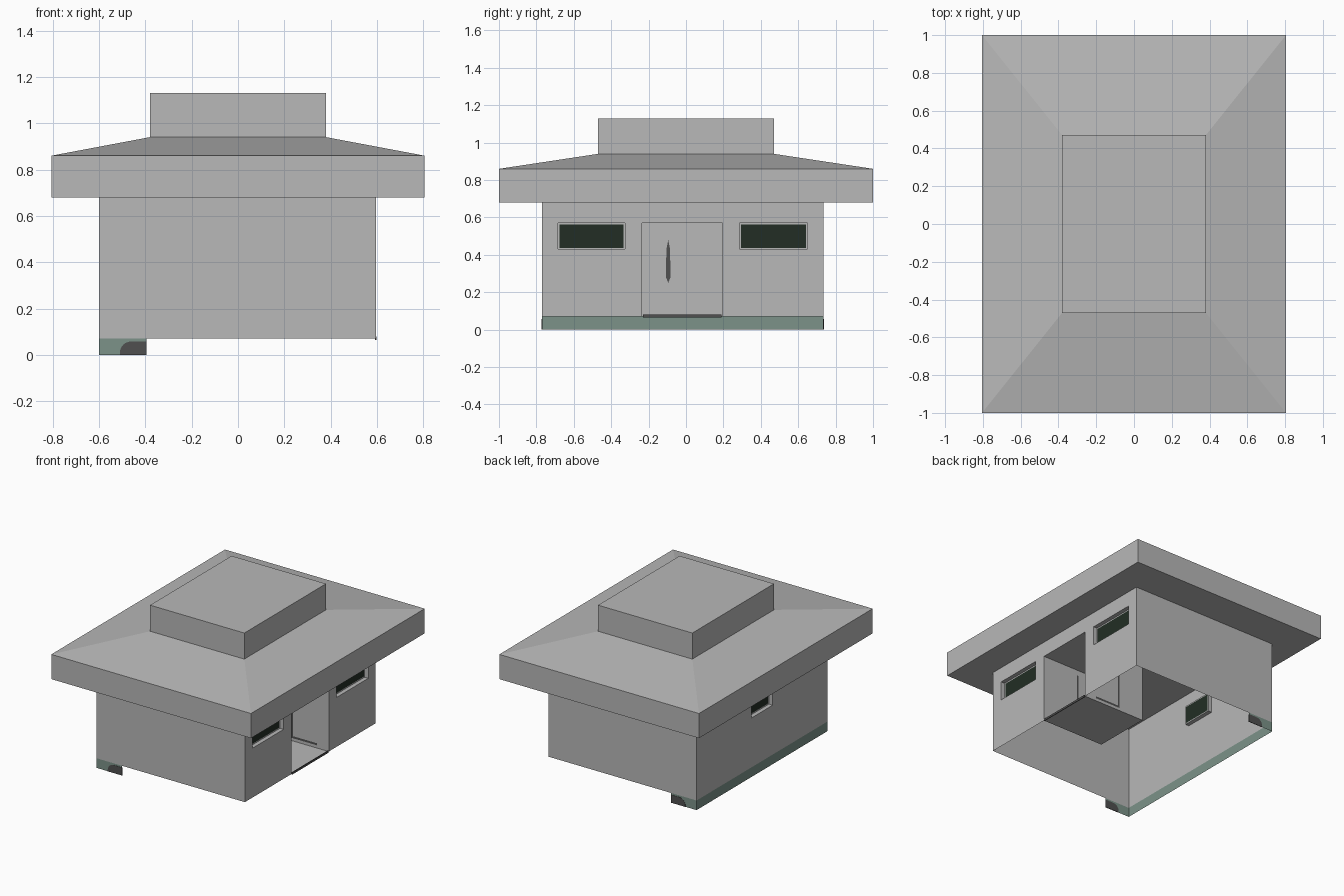
import bpy, bmesh, math

if "Cube" in bpy.data.objects:
    bpy.data.objects.remove(bpy.data.objects["Cube"])


def mat(name, r, g, b):
    m = bpy.data.materials.new(name)
    m.diffuse_color = (r, g, b, 1)
    m.use_nodes = True
    m.node_tree.nodes["Principled BSDF"].inputs["Base Color"].default_value = m.diffuse_color
    return m


GREY, GREEN, GLASS, DARK = range(4)
MATS = [mat("concrete grey", 0.48, 0.48, 0.48), mat("grey green", 0.20, 0.29, 0.25),
        mat("dark glass", 0.016, 0.027, 0.018), mat("dark grey", 0.08, 0.08, 0.08)]


def finish(name, bm):
    bmesh.ops.remove_doubles(bm, verts=bm.verts, dist=1e-5)
    me = bpy.data.meshes.new(name)
    bm.to_mesh(me)
    bm.free()
    for m in MATS:
        me.materials.append(m)
    ob = bpy.data.objects.new(name, me)
    bpy.context.collection.objects.link(ob)
    return ob


def sheet(bm, place, us, vs, rule=lambda u, v: GREY):
    """Grid of quads; rule gives each cell's material, or None for a hole."""
    us, vs = sorted(us), sorted(vs)
    for u0, u1 in zip(us, us[1:]):
        for v0, v1 in zip(vs, vs[1:]):
            k = rule((u0 + u1) / 2, (v0 + v1) / 2)
            if k is not None:
                f = bm.faces.new([bm.verts.new(place(u, v)) for u, v in
                                  ((u0, v0), (u1, v0), (u1, v1), (u0, v1))])
                f.material_index = k


def on_x(x, sign=1):
    return lambda u, v: (x, u * sign, v)


def on_y(y, sign=1):
    return lambda u, v: (u * sign, y, v)


def on_z(z):
    return lambda u, v: (u, v, z)


def plate(name, pts, place, axis, k, t=0.004):
    """Thin plate centred on a wall, from a 2D outline."""
    bm = bmesh.new()
    f = bm.faces.new([bm.verts.new(place(u, v)) for u, v in pts])
    r = bmesh.ops.extrude_face_region(bm, geom=[f])
    vs = [e for e in r["geom"] if isinstance(e, bmesh.types.BMVert)]
    for v in vs:
        v.co[axis] += t / 2
    for v in set(bm.verts) - set(vs):
        v.co[axis] -= t / 2
    bmesh.ops.recalc_face_normals(bm, faces=bm.faces)
    for f in bm.faces:
        f.material_index = k
    finish(name, bm)


X0, X1, Y0, Y1 = -0.60, 0.595, -0.77, 0.735
Z0, Z1 = 0.07, 0.68
WZ = (0.43, 0.57)
DOOR = (-0.235, 0.195)
RIGHT_WIN = [(-0.685, -0.325), (0.285, 0.65)]
LEFT_WIN = (-0.14, 0.10)

# roof: eaves band, shallow hip and raised box, lofted from rectangles
bm = bmesh.new()
rings = [[bm.verts.new((sx * a, sy * b, z)) for sx, sy in ((-1, -1), (1, -1), (1, 1), (-1, 1))]
         for a, b, z in ((0.805, 1, Z1), (0.805, 1, 0.86), (0.38, 0.47, 0.94), (0.38, 0.47, 1.13))]
for lo, hi in zip(rings, rings[1:]):
    for i in range(4):
        j = (i + 1) % 4
        bm.faces.new((lo[i], lo[j], hi[j], hi[i]))
bm.faces.new(rings[0][::-1])
bm.faces.new(rings[-1])
finish("roof", bm)


# walls with window and door openings; green footing along the left side
def right_rule(y, z):
    if DOOR[0] < y < DOOR[1] and z < WZ[1]:
        return None
    return None if WZ[0] < z < WZ[1] and any(a < y < b for a, b in RIGHT_WIN) else GREY


def left_rule(y, z):
    if z < Z0:
        return GREEN
    return None if WZ[0] < z < WZ[1] and LEFT_WIN[0] < y < LEFT_WIN[1] else GREY


bm = bmesh.new()
sheet(bm, on_x(X1), [Y0, Y1, *DOOR, *RIGHT_WIN[0], *RIGHT_WIN[1]], [Z0, *WZ, Z1], right_rule)
sheet(bm, on_x(X0, -1), [-Y0, -Y1, -LEFT_WIN[0], -LEFT_WIN[1]], [0, Z0, *WZ, Z1],
      lambda u, v: left_rule(-u, v))
for place in (on_y(Y0), on_y(Y1, -1)):
    s = 1 if place(1, 0)[0] > 0 else -1
    sheet(bm, place, [X0 * s, -0.395 * s, X1 * s], [0, Z0, Z1],
          lambda u, v: GREY if v > Z0 else (GREEN if u * s < -0.395 else None))
finish("walls", bm)

# recessed windows
for name, x, d, (a, b) in (("front_right_window", X1, -1, RIGHT_WIN[0]),
                           ("back_right_window", X1, -1, RIGHT_WIN[1]),
                           ("left_window", X0, 1, LEFT_WIN)):
    bm = bmesh.new()
    xi = x + d * 0.03
    e = 0.008
    sheet(bm, on_x(xi, -d), [-d * y for y in (a, a + e, b - e, b)],
          [WZ[0], WZ[0] + e, WZ[1] - e, WZ[1]],
          lambda u, v: GLASS if a + e < -d * u < b - e and WZ[0] + e < v < WZ[1] - e else GREY)
    for y in (a, b):
        sheet(bm, on_y(y), [x, xi], WZ)
    for z in WZ:
        sheet(bm, on_z(z), [x, xi], [a, b])
    finish(name, bm)


# entrance alcove with outlined side doors
def side_rule(x, z):
    if 0.29 < x < 0.50 and 0.09 < z < 0.53:
        if x < 0.305 or z < 0.105:
            return DARK
    return GREY


XB = 0.09
bm = bmesh.new()
for y in DOOR:
    sheet(bm, on_y(y), [XB, 0.29, 0.305, 0.50, X1], [Z0, 0.09, 0.105, 0.53, WZ[1]], side_rule)
for z in (Z0, WZ[1]):
    sheet(bm, on_z(z), [XB, X1], DOOR)
sheet(bm, on_x(XB), DOOR, [Z0, WZ[1]])
finish("entrance_alcove", bm)

# door handle and threshold strip
plate("door_handle", [(-0.095, 0.25), (-0.083, 0.28), (-0.085, 0.43), (-0.095, 0.48),
                      (-0.105, 0.43), (-0.107, 0.28)], on_x(XB), 0, DARK)
plate("threshold", [(DOOR[0] + 0.005, 0.065), (DOOR[1] - 0.005, 0.065),
                    (DOOR[1] - 0.005, 0.08), (DOOR[0] + 0.005, 0.08)], on_x(X1), 0, DARK, 0.006)

# dark rounded patches on the footing returns
arc = [(-0.46 - 0.05 * math.cos(t), 0.01 + 0.048 * math.sin(t))
       for t in (i * math.pi / 12 for i in range(7))]
patch = [(-0.51, 0)] + arc + [(-0.395, 0.058), (-0.395, 0)]
for name, y in (("front_footing_patch", Y0), ("back_footing_patch", Y1)):
    plate(name, patch, on_y(y), 1, DARK)
